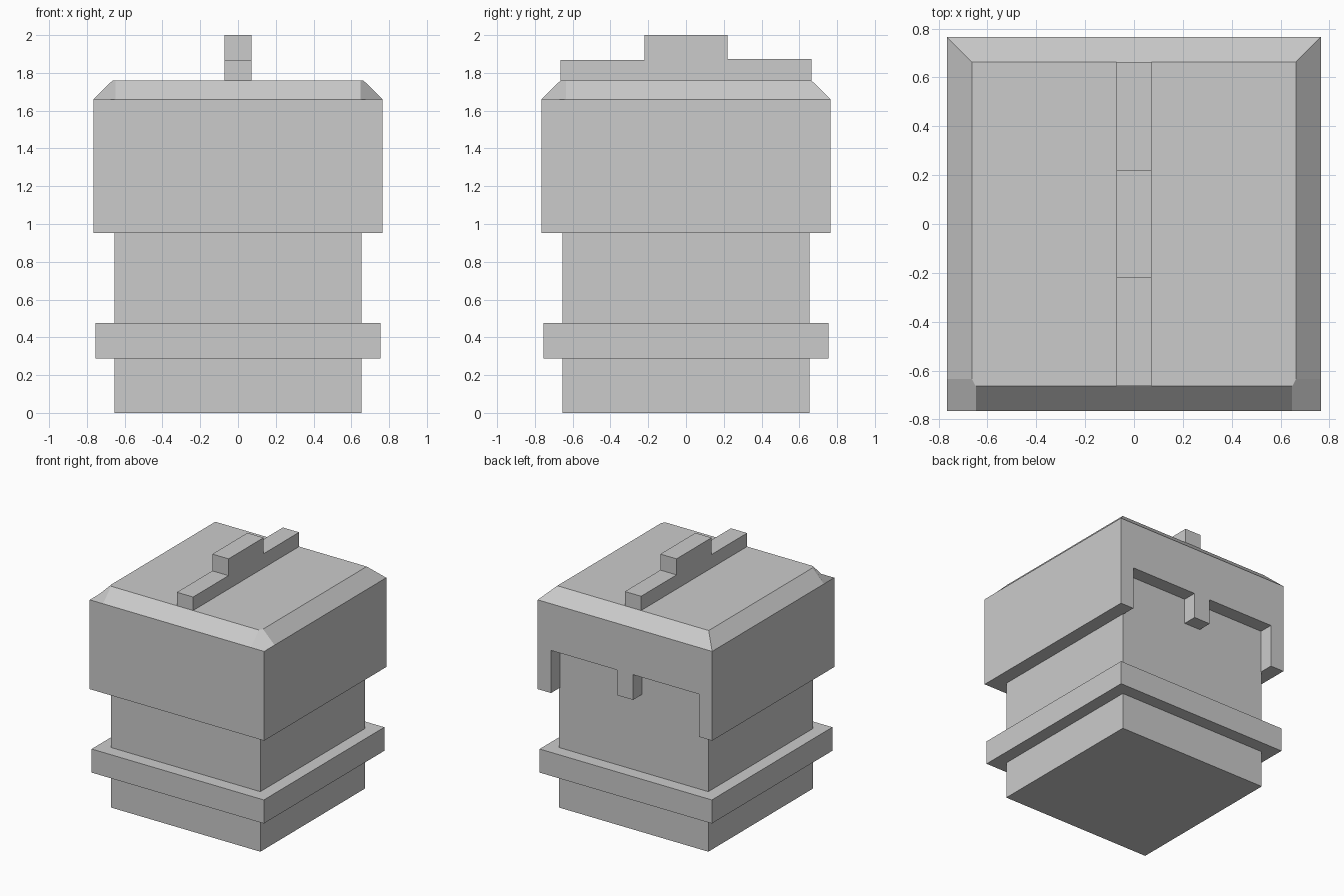
import bpy, bmesh
from mathutils import Vector

if "Cube" in bpy.data.objects:
    bpy.data.objects.remove(bpy.data.objects["Cube"])


def make_object(name, bm):
    bmesh.ops.recalc_face_normals(bm, faces=bm.faces)
    mesh = bpy.data.meshes.new(name)
    bm.to_mesh(mesh)
    bm.free()
    obj = bpy.data.objects.new(name, mesh)
    bpy.context.collection.objects.link(obj)
    return obj


def box(name, half, z0, z1):
    bm = bmesh.new()
    bmesh.ops.create_cube(bm, size=1)
    bmesh.ops.scale(bm, verts=bm.verts, vec=(2 * half, 2 * half, z1 - z0))
    bmesh.ops.translate(bm, verts=bm.verts, vec=(0, 0, (z0 + z1) / 2))
    return make_object(name, bm)


def prism(name, points, offset):
    bm = bmesh.new()
    face = bm.faces.new([bm.verts.new(p) for p in points])
    ext = bmesh.ops.extrude_face_region(bm, geom=[face], use_keep_orig=True)
    moved = [v for v in ext["geom"] if isinstance(v, bmesh.types.BMVert)]
    bmesh.ops.translate(bm, verts=moved, vec=Vector(offset))
    return make_object(name, bm)


# Square body and the collar around it
box("body", 0.654, 0, 1.5)
box("collar", 0.755, 0.289, 0.476)

# Cap: straight walls and sloped rim, with clipped front corners
W, T = 0.765, 0.664
Z0, Z1, Z2 = 0.952, 1.66, 1.76
bm = bmesh.new()
base = [bm.verts.new((x, y, Z0)) for x, y in ((-W, -W), (W, -W), (W, W), (-W, W))]
rim = [bm.verts.new((x, y, Z1)) for x, y in
       ((-W, -W), (-0.648, -W), (0.648, -W), (W, -W), (W, -0.635), (W, W), (-W, W), (-W, -0.635))]
top = [bm.verts.new((x, y, Z2)) for x, y in
       ((-0.648, -T), (0.648, -T), (T, -0.635), (T, T), (-T, T), (-T, -0.635))]
faces = [base, top,
         [base[0], base[1], rim[3], rim[2], rim[1], rim[0]],
         [base[1], base[2], rim[5], rim[4], rim[3]],
         [base[2], base[3], rim[6], rim[5]],
         [base[3], base[0], rim[0], rim[7], rim[6]],
         [rim[1], rim[2], top[1], top[0]],
         [rim[2], rim[3], rim[4], top[2], top[1]],
         [rim[4], rim[5], top[3], top[2]],
         [rim[5], rim[6], top[4], top[3]],
         [rim[6], rim[7], top[5], top[4]],
         [rim[7], rim[0], rim[1], top[0], top[5]]]
for f in faces:
    bm.faces.new(f)
cap = make_object("cap", bm)

# Opening in the back of the cap, leaving a central tooth
opening = [(-0.648, 0.9), (-0.648, 1.29), (-0.071, 1.29), (-0.071, 1.09),
           (0.071, 1.09), (0.071, 1.29), (0.648, 1.29), (0.648, 0.9)]
cutter = prism("opening_cutter", [(x, 0.62, z) for x, z in opening], (0, 0.3, 0))
cutter.hide_render = True
mod = cap.modifiers.new("back_opening", 'BOOLEAN')
mod.operation = 'DIFFERENCE'
mod.solver = 'EXACT'
mod.object = cutter
bpy.context.view_layer.objects.active = cap
bpy.ops.object.modifier_apply(modifier=mod.name)
bpy.data.objects.remove(cutter)

# Stepped ridge along the top
ridge = [(-T, Z2), (T, Z2), (T, 1.873), (0.22, 1.873),
         (0.22, 2), (-0.22, 2), (-0.22, 1.867), (-T, 1.867)]
prism("top_ridge", [(-0.071, y, z) for y, z in ridge], (0.142, 0, 0))
